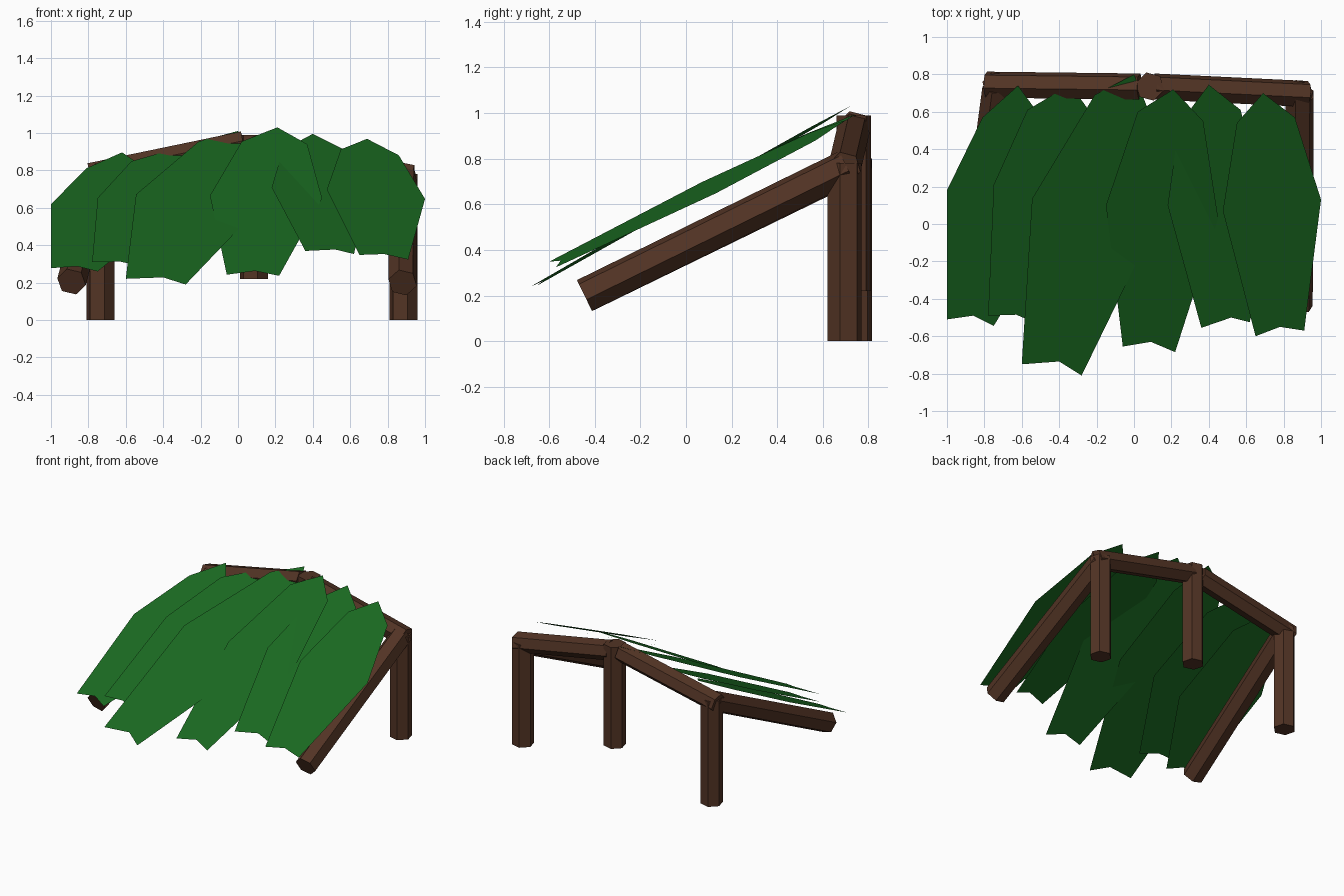
import bpy, bmesh, math
from mathutils import Vector, Matrix

if "Cube" in bpy.data.objects:
    bpy.data.objects.remove(bpy.data.objects["Cube"])


def material(name, color):
    m = bpy.data.materials.new(name)
    m.diffuse_color = color
    m.use_nodes = True
    m.node_tree.nodes["Principled BSDF"].inputs["Base Color"].default_value = m.diffuse_color
    return m


wood = material("wood", (0.085, 0.034, 0.018, 1))
green = material("leaf_green", (0.01, 0.14, 0.015, 1))


def finish(name, bm, mat):
    me = bpy.data.meshes.new(name)
    bm.to_mesh(me)
    bm.free()
    ob = bpy.data.objects.new(name, me)
    me.materials.append(mat)
    bpy.context.collection.objects.link(ob)


def log(name, start, end, radius=0.078, turn=15):
    """Six-sided log running between two points."""
    a, b = Vector(start), Vector(end)
    d = b - a
    rot = Matrix() if abs(d.x) + abs(d.y) < 1e-6 else d.to_track_quat('Z', 'Y').to_matrix().to_4x4()
    bm = bmesh.new()
    bmesh.ops.create_cone(bm, cap_ends=True, segments=6, radius1=radius, radius2=radius,
                          depth=d.length,
                          matrix=Matrix.Translation((a + b) / 2) @ rot
                          @ Matrix.Rotation(math.radians(turn), 4, 'Z'))
    finish(name, bm, wood)


def leaf(name, plane, outline):
    """Flat leaf: plan outline lifted onto the plane z = a + b*x + c*y."""
    a, b, c = plane
    bm = bmesh.new()
    bm.faces.new([bm.verts.new((x, y, a + b * x + c * y)) for x, y in reversed(outline)])
    bmesh.ops.recalc_face_normals(bm, faces=bm.faces)
    for f in bm.faces:
        if f.normal.z < 0:
            f.normal_flip()
    finish(name, bm, green)


# Upright posts (the middle one stands on higher ground)
log("left_post", (-0.735, 0.74, 0), (-0.735, 0.74, 0.80))
log("middle_post", (0.085, 0.735, 0.22), (0.085, 0.735, 0.99))
log("right_post", (0.885, 0.695, 0), (0.885, 0.695, 0.78))

# Ridge beams between the posts
log("left_beam", (-0.79, 0.745, 0.77), (0.03, 0.735, 0.94), 0.072)
log("right_beam", (0.11, 0.735, 0.93), (0.93, 0.695, 0.76), 0.072)

# Sloping rafters reaching forward
log("left_rafter", (-0.735, 0.73, 0.77), (-0.89, -0.43, 0.205))
log("right_rafter", (0.885, 0.705, 0.765), (0.88, -0.445, 0.2))

# Overlapping roof leaves, left to right
leaf("roof_leaf_1", (0.53, 0, 0.495),
     [(-1, -.51), (-1, .18), (-.81, .57), (-.62, .74), (-.46, .52), (-.45, -.05),
      (-.75, -.545), (-.86, -.49)])
leaf("roof_leaf_2", (0.55, 0, 0.49),
     [(-.78, -.49), (-.75, .21), (-.57, .61), (-.34, .745), (-.2, .55), (-.18, 0),
      (-.5, -.54), (-.63, -.485)])
leaf("roof_leaf_3", (0.603, 0, 0.51),
     [(-.6, -.75), (-.545, .135), (-.21, .69), (0, .8), (.1, .55), (.1, -.03),
      (-.28, -.81), (-.4, -.735)])
leaf("roof_leaf_4", (0.615, 0.04, 0.565),
     [(-.06, -.655), (-.15, .1), (.02, .6), (.21, .72), (.37, .55), (.45, .03),
      (.22, -.685), (.09, -.63)])
leaf("roof_leaf_5", (0.682, -0.12, 0.485),
     [(.36, -.555), (.18, .1), (.24, .53), (.4, .745), (.57, .61), (.69, .12),
      (.62, -.525), (.52, -.5)])
leaf("roof_leaf_6", (0.735, -0.15, 0.482),
     [(.65, -.6), (.475, .07), (.55, .54), (.69, .7), (.86, .57), (1, .13),
      (.91, -.57), (.78, -.55)])
